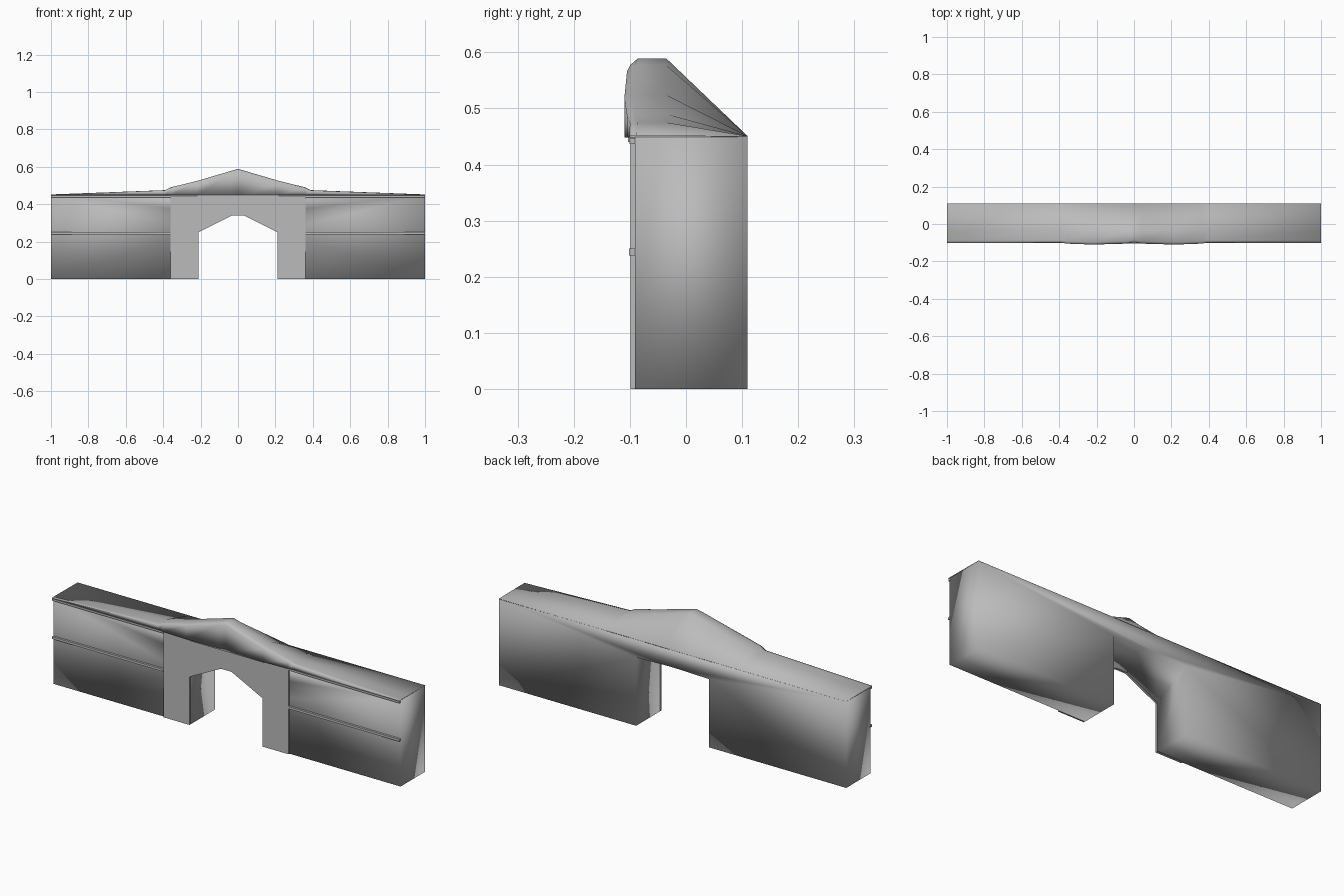
import bpy, bmesh

if "Cube" in bpy.data.objects:
    bpy.data.objects.remove(bpy.data.objects["Cube"])

stone = bpy.data.materials.new("grey_stone")
stone.diffuse_color = (0.5, 0.5, 0.5, 1)
stone.use_nodes = True
stone.node_tree.nodes["Principled BSDF"].inputs["Base Color"].default_value = stone.diffuse_color


def finish(bm, name, soft):
    bmesh.ops.recalc_face_normals(bm, faces=bm.faces)
    for f in bm.faces:
        f.smooth = soft
    mesh = bpy.data.meshes.new(name)
    bm.to_mesh(mesh)
    bm.free()
    mesh.materials.append(stone)
    ob = bpy.data.objects.new(name, mesh)
    bpy.context.collection.objects.link(ob)
    return ob


def loft(name, rings, soft=False):
    """Skin closed rings of equal length and cap both ends."""
    bm = bmesh.new()
    rows = [[bm.verts.new(p) for p in ring] for ring in rings]
    n = len(rows[0])
    for a, b in zip(rows, rows[1:]):
        for i in range(n):
            j = (i + 1) % n
            bm.faces.new((a[i], a[j], b[j], b[i]))
    caps = [bm.faces.new(rows[0]), bm.faces.new(rows[-1])]
    bm.normal_update()
    bmesh.ops.triangulate(bm, faces=caps)
    return finish(bm, name, soft)


def box(name, x0, x1, y0, y1, z0, z1):
    return loft(name, [[(x, y0, z0), (x, y1, z0), (x, y1, z1), (x, y0, z1)]
                       for x in (x0, x1)])


def mirrored(half):
    return half + [(-x, z) for x, z in reversed(half)]


# Wall with passage: peaked arch at the front, flat lintel at the back
front = mirrored([(-1, 0.449), (-1, 0), (-0.21, 0), (-0.21, 0.25), (-0.03, 0.34)])
back = mirrored([(-1, 0.449), (-1, 0), (-0.21, 0), (-0.21, 0.355), (-0.03, 0.36)])
loft("wall", [[(x, -0.091, z) for x, z in front],
              [(x, 0.11, z) for x, z in back]], soft=True)

# Shallow panel above the arch
panel = mirrored([(-0.22, 0.445), (-0.22, 0.25), (-0.21, 0.25), (-0.03, 0.34)])
loft("arch_panel", [[(x, y, z) for x, z in panel] for y in (-0.097, -0.085)])
box("arch_cornice", -0.22, 0.22, -0.103, -0.085, 0.44, 0.449)

# Pillars, cornices and mid strips on both sides
for s, side in ((-1, "left"), (1, "right")):
    box("pillar_" + side, s * 0.21, s * 0.36, -0.099, -0.085, 0, 0.445)
    box("cornice_" + side, s * 0.36, s, -0.101, -0.085, 0.437, 0.447)
    box("mid_strip_" + side, s * 0.36, s, -0.102, -0.085, 0.238, 0.25)

# Roof: ridge rises to the middle, slopes down to the back edge
# station: x, front y, ridge height
stations = [(0, -0.099, 0.589), (0.04, -0.105, 0.577), (0.22, -0.11, 0.524),
            (0.36, -0.105, 0.49), (0.39, -0.1, 0.475), (1, -0.101, 0.452)]
stations = [(-x, y, h) for x, y, h in reversed(stations[1:])] + stations
rings = []
for x, y, h in stations:
    rise = h - 0.448
    rings.append([(x, 0.11, 0.448), (x, y, 0.448), (x, y, 0.448 + rise * 0.92),
                  (x, y + 0.013, h), (x, -0.035, h), (x, 0.11, 0.4505)])
loft("roof", rings, soft=True)
